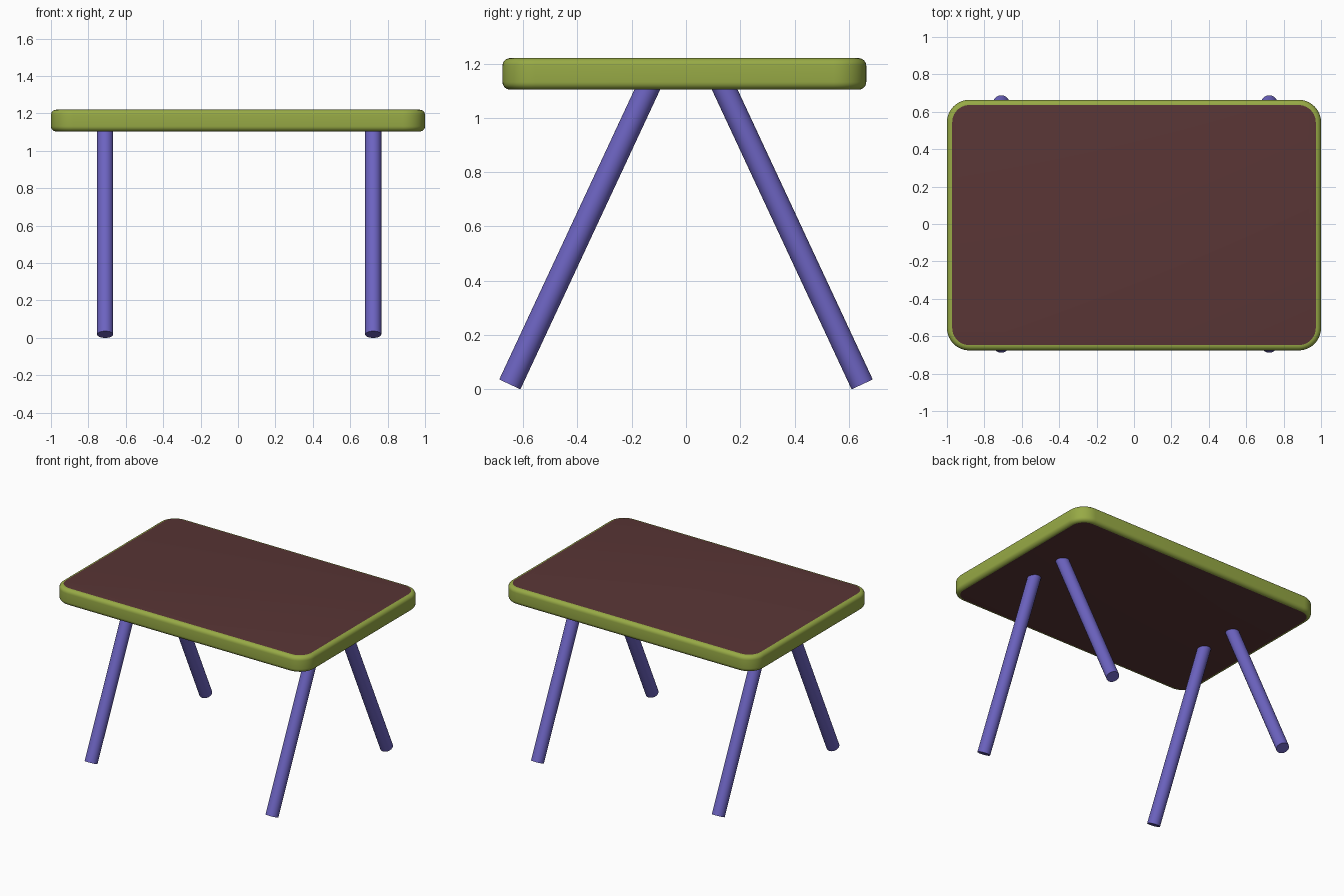
import bpy, bmesh, math
from mathutils import Vector

if "Cube" in bpy.data.objects:
    bpy.data.objects.remove(bpy.data.objects["Cube"])

def material(name, rgb):
    m = bpy.data.materials.new(name)
    m.diffuse_color = (*rgb, 1)
    m.use_nodes = True
    m.node_tree.nodes["Principled BSDF"].inputs["Base Color"].default_value = m.diffuse_color
    return m

green = material("green_rim", (0.31, 0.40, 0.06))
brown = material("brown_panel", (0.10, 0.036, 0.036))
purple = material("purple_leg", (0.15, 0.125, 0.53))

def smooth(obj, angle):
    bpy.ops.object.select_all(action='DESELECT')
    obj.select_set(True)
    bpy.context.view_layer.objects.active = obj
    bpy.ops.object.shade_smooth_by_angle(angle=math.radians(angle))

# Table top: rounded slab, green rim with brown flat faces
Z0, Z1 = 1.104, 1.22
bm = bmesh.new()
bmesh.ops.create_cube(bm, size=1)
for v in bm.verts:
    v.co = Vector((v.co.x * 2, v.co.y * 1.34 - 0.006, Z0 if v.co.z < 0 else Z1))
corners = [e for e in bm.edges if abs(e.verts[0].co.z - e.verts[1].co.z) > 0.05]
bmesh.ops.bevel(bm, geom=corners, offset=0.12, segments=10, profile=0.5, affect='EDGES')
outline = [e for e in bm.edges if abs(e.verts[0].co.z - e.verts[1].co.z) < 1e-4]
bmesh.ops.bevel(bm, geom=outline, offset=0.028, segments=6, profile=0.5, affect='EDGES')
for f in bm.faces:
    f.material_index = 1 if abs(f.normal.z) > 0.999 and f.calc_area() > 0.5 else 0
mesh = bpy.data.meshes.new("table_top")
bm.to_mesh(mesh)
bm.free()
mesh.materials.append(green)
mesh.materials.append(brown)
top = bpy.data.objects.new("table_top", mesh)
bpy.context.collection.objects.link(top)
smooth(top, 35)

# Splayed round legs, tilted 25 degrees front and back
R, TILT = 0.043, math.radians(25)
foot_z, head_z = R * math.sin(TILT), 1.13
run = (head_z - foot_z) * math.tan(TILT)
for side, x in (("left", -0.71), ("right", 0.723)):
    for end, s in (("front", -1), ("back", 1)):
        foot = Vector((x, s * 0.649, foot_z))
        head = Vector((x, s * (0.649 - run), head_z))
        bpy.ops.mesh.primitive_cylinder_add(
            vertices=32, radius=R, depth=(head - foot).length,
            location=(foot + head) / 2, rotation=(s * TILT, 0, 0))
        leg = bpy.context.object
        leg.name = f"{end}_{side}_leg"
        leg.data.materials.append(purple)
        smooth(leg, 35)
